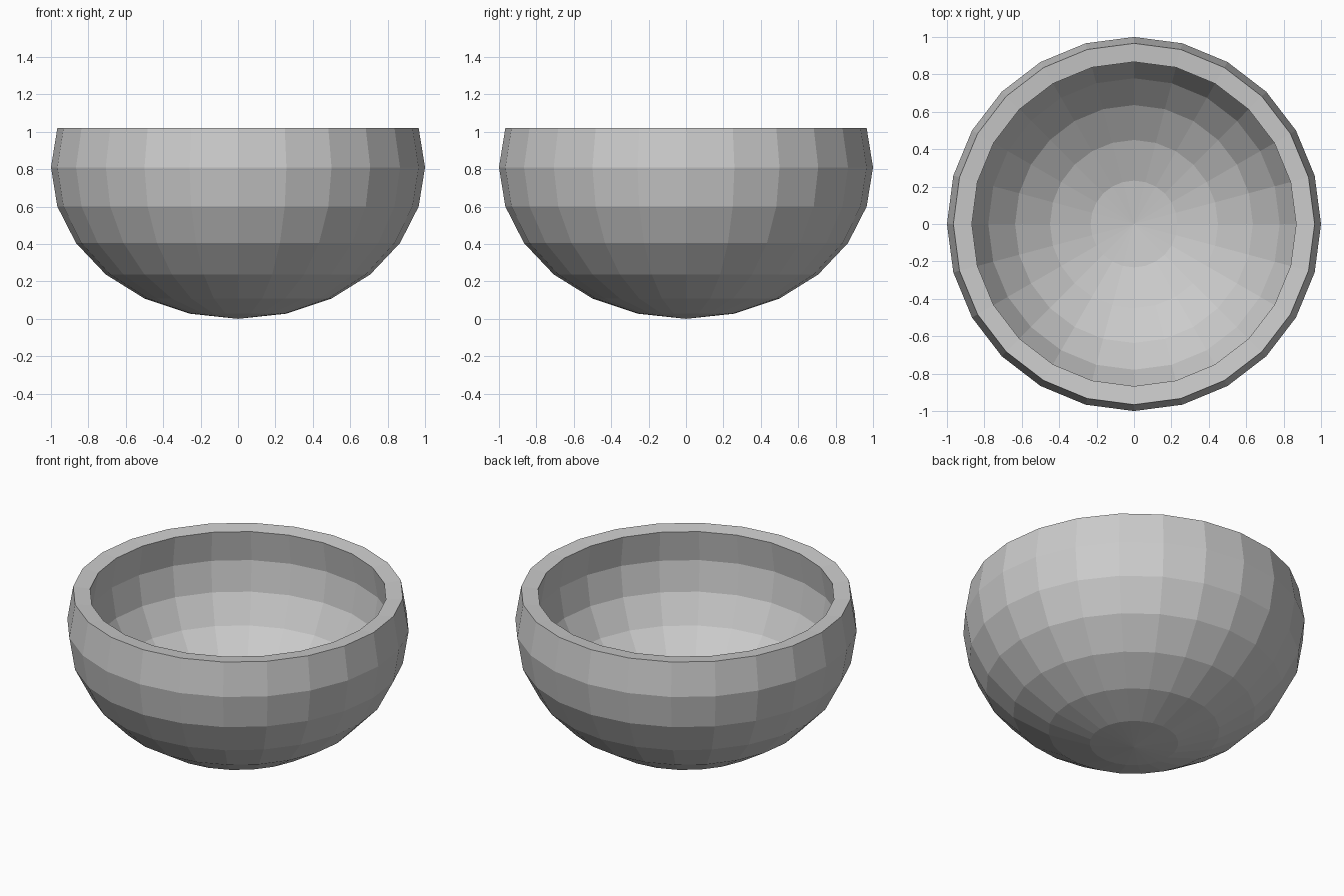
import bpy, bmesh

if "Cube" in bpy.data.objects:
    bpy.data.objects.remove(bpy.data.objects["Cube"])

# bowl shell: squashed low-poly sphere, open above the first ring over the equator
mesh = bpy.data.meshes.new("bowl")
bm = bmesh.new()
bmesh.ops.create_uvsphere(bm, u_segments=24, v_segments=12, radius=1.0)
bmesh.ops.delete(bm, geom=[v for v in bm.verts if v.co.z > 0.3], context='VERTS')
bm.to_mesh(mesh)
bm.free()

bowl = bpy.data.objects.new("bowl", mesh)
bpy.context.collection.objects.link(bowl)
bowl.scale.z = 0.81
bowl.location.z = 0.81

# wall thickness and rim, growing inwards
wall = bowl.modifiers.new("wall", 'SOLIDIFY')
wall.thickness = 0.1
wall.offset = -1
